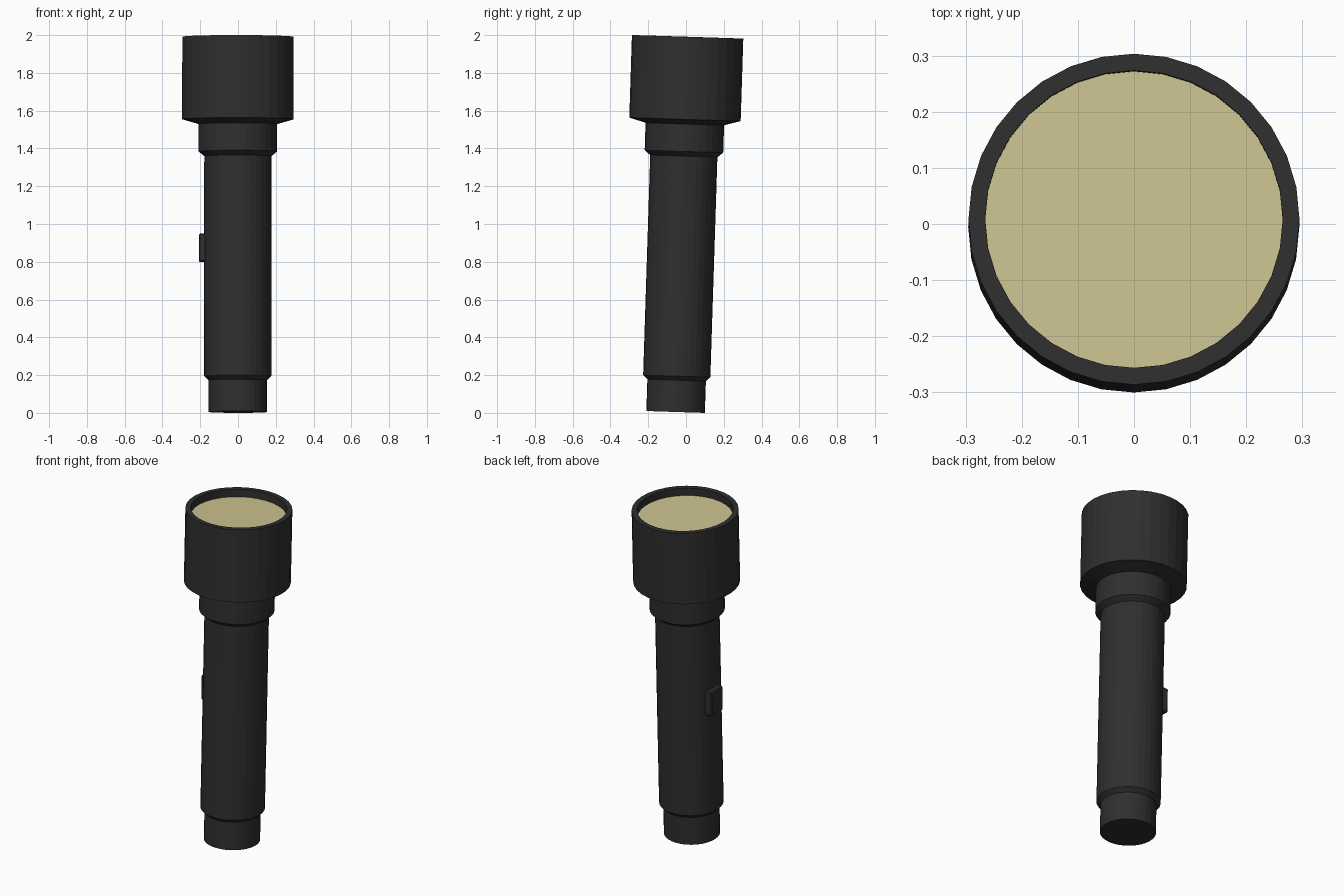
import bpy
import bmesh
import math
from mathutils import Matrix, Vector

cube = bpy.data.objects.get("Cube")
if cube:
    bpy.data.objects.remove(cube, do_unlink=True)

SIDES = 32
# The whole torch leans slightly backwards
LEAN = Matrix.Translation((-0.002, -0.055, 0.005)) @ Matrix.Rotation(-0.032, 4, 'X') @ Matrix.Rotation(0.001, 4, 'Y')


def material(name, rgb):
    mat = bpy.data.materials.new(name)
    mat.use_nodes = True
    color = (*rgb, 1.0)
    mat.diffuse_color = color
    bsdf = next(n for n in mat.node_tree.nodes if n.type == 'BSDF_PRINCIPLED')
    bsdf.inputs["Base Color"].default_value = color
    return mat


black = material("black casing", (0.028, 0.028, 0.028))
cream = material("cream lens", (0.61, 0.55, 0.28))


def finish(name, bm, mat):
    mesh = bpy.data.meshes.new(name)
    bm.to_mesh(mesh)
    bm.free()
    mesh.materials.append(mat)
    obj = bpy.data.objects.new(name, mesh)
    obj.matrix_world = LEAN
    bpy.context.collection.objects.link(obj)
    return obj


def lathe(name, profile, mat, cap_start=False, cap_end=False):
    """Revolve (radius, height) points about the long axis."""
    bm = bmesh.new()
    rings = []
    for radius, height in profile:
        ring = []
        for i in range(SIDES):
            a = math.tau * i / SIDES
            ring.append(bm.verts.new((radius * math.cos(a), radius * math.sin(a), height)))
        rings.append(ring)
    for low, high in zip(rings, rings[1:]):
        for i in range(SIDES):
            j = (i + 1) % SIDES
            bm.faces.new((low[i], low[j], high[j], high[i]))
    if cap_start:
        bm.faces.new(rings[0][::-1])
    if cap_end:
        bm.faces.new(rings[-1])
    return finish(name, bm, mat)


# Tail cap, handle and neck collar
lathe("tail_cap", [(0.155, 0), (0.155, 0.168)], black, cap_start=True)
lathe("handle", [(0.155, 0.168), (0.178, 0.19), (0.178, 1.355)], black)
lathe("neck_collar", [(0.178, 1.355), (0.208, 1.38), (0.208, 1.525)], black)

# Head with a hollow rim around the recessed lens
TOP = 1.987
lathe("head", [(0.208, 1.525), (0.295, 1.55), (0.295, TOP),
               (0.265, TOP), (0.265, TOP - 0.045)], black)
lathe("lens", [(0.265, TOP - 0.045), (0.2, TOP - 0.045)], cream, cap_end=True)

# Switch on the side of the handle
bm = bmesh.new()
bmesh.ops.create_cube(bm, size=1)
bmesh.ops.scale(bm, vec=Vector((0.07, 0.11, 0.15)), verts=bm.verts)
bmesh.ops.translate(bm, vec=Vector((-0.17, 0.02, 0.87)), verts=bm.verts)
switch = finish("switch", bm, black)
bevel = switch.modifiers.new("soft edges", 'BEVEL')
bevel.width = 0.006
bevel.segments = 1
